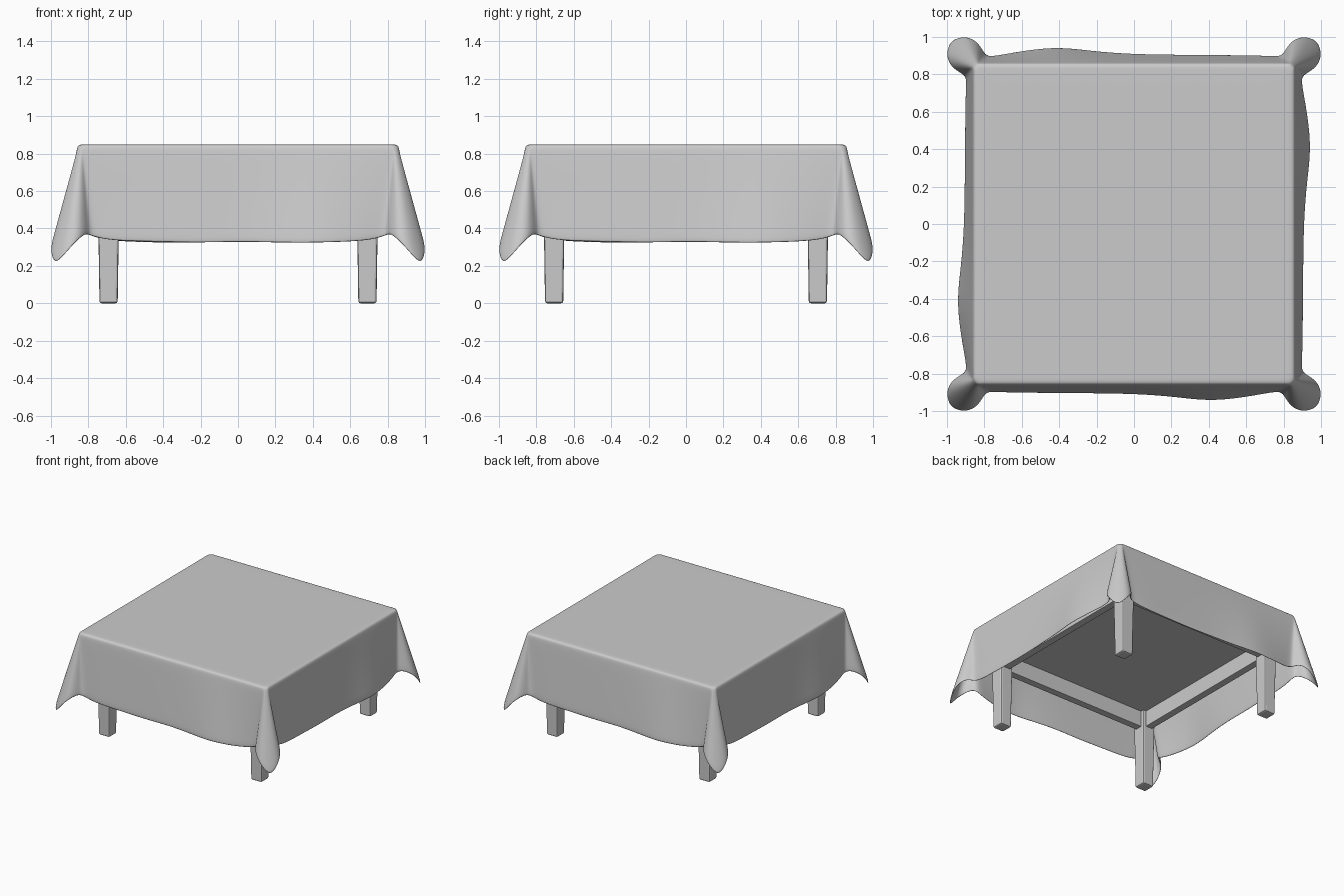
import bpy, bmesh, math
from mathutils import Vector

if "Cube" in bpy.data.objects:
    bpy.data.objects.remove(bpy.data.objects["Cube"])

grey = bpy.data.materials.new("soft_grey")
grey.diffuse_color = (0.6, 0.6, 0.6, 1)
grey.use_nodes = True
grey.node_tree.nodes["Principled BSDF"].inputs["Base Color"].default_value = grey.diffuse_color


def add_object(name, bm):
    mesh = bpy.data.meshes.new(name)
    bm.to_mesh(mesh)
    bm.free()
    mesh.materials.append(grey)
    obj = bpy.data.objects.new(name, mesh)
    bpy.context.collection.objects.link(obj)
    return obj


def box(name, lo, hi, bevel, taper=1.0):
    """Bevelled box; taper scales the lower end."""
    bm = bmesh.new()
    bmesh.ops.create_cube(bm, size=1)
    lo, hi = Vector(lo), Vector(hi)
    mid, size = (lo + hi) / 2, hi - lo
    for v in bm.verts:
        s = taper if v.co.z < 0 else 1
        v.co = mid + Vector((v.co.x * size.x * s, v.co.y * size.y * s, v.co.z * size.z))
    bmesh.ops.bevel(bm, geom=bm.edges[:], offset=bevel, segments=2,
                    profile=0.5, affect='EDGES')
    return add_object(name, bm)


# Table: slab, four tapered legs and an apron between them
LX, LY, W = 0.692, 0.705, 0.058
box("table_top", (-0.835, -0.835, 0.62), (0.835, 0.835, 0.825), 0.015)
for sx in (-1, 1):
    for sy in (-1, 1):
        x, y = sx * LX, sy * LY
        box("leg", (x - W, y - W, 0), (x + W, y + W, 0.63), 0.012, 0.84)
for s in (-1, 1):
    box("apron_side", (s * LX - 0.03, -LY, 0.49), (s * LX + 0.03, LY, 0.63), 0.004)
    box("apron_end", (-LX, s * LY - 0.03, 0.49), (LX, s * LY + 0.03, 0.63), 0.004)

# Hem of one cloth side: (x, y, z), ending in the flared corner fold
side = [(0.903, -0.70, 0.336), (0.905, -0.55, 0.330), (0.906, -0.38, 0.326),
        (0.908, -0.20, 0.322), (0.911, 0.0, 0.328), (0.923, 0.18, 0.324),
        (0.944, 0.34, 0.322), (0.946, 0.46, 0.324), (0.928, 0.60, 0.328),
        (0.905, 0.72, 0.338)]
half_fold = [(0.895, 0.785, 0.360), (0.930, 0.805, 0.372), (0.975, 0.835, 0.355),
             (1.000, 0.875, 0.322), (1.006, 0.925, 0.268)]
fold = half_fold + [(0.984, 0.984, 0.203)] + [(y, x, z) for x, y, z in reversed(half_fold)]

# Pair each hem point with a point on the rounded square top edge
EDGE, R = 0.863, 0.035
pairs = [(Vector((EDGE, p[1] * 1.08 if abs(p[1]) > 0.6 else p[1], 0.82)), Vector(p))
         for p in side]
for i, p in enumerate(fold):
    a = math.pi / 2 * i / (len(fold) - 1)
    top = Vector((EDGE - R + R * math.cos(a), EDGE - R + R * math.sin(a), 0.82))
    pairs.append((top, Vector(p)))

# Repeat the side by quarter turns
loop = []
for q in range(4):
    for top, hem in pairs:
        for _ in range(q):
            top = Vector((-top.y, top.x, top.z))
            hem = Vector((-hem.y, hem.x, hem.z))
        loop.append((top, hem))

# Rings: flat top, rounded edge, then the drop to the hem
bm = bmesh.new()
rings = []
for inset, z in ((0.07, 0.85), (0.026, 0.85), (0.006, 0.844), (0.0, 0.82)):
    s = 1 - inset / EDGE
    rings.append([bm.verts.new((t.x * s, t.y * s, z)) for t, h in loop])
for f in (0.3, 0.6, 0.85, 1.0):
    rings.append([bm.verts.new(t.lerp(h, f)) for t, h in loop])
bm.faces.new(rings[0])
n = len(loop)
for up, down in zip(rings, rings[1:]):
    for i in range(n):
        j = (i + 1) % n
        bm.faces.new((down[i], down[j], up[j], up[i]))
for face in bm.faces:
    face.smooth = True
cloth = add_object("tablecloth", bm)

# Cloth thickness and softening
solid = cloth.modifiers.new("thickness", 'SOLIDIFY')
solid.thickness = 0.012
solid.offset = -1
soft = cloth.modifiers.new("soften", 'SUBSURF')
soft.levels = soft.render_levels = 2
